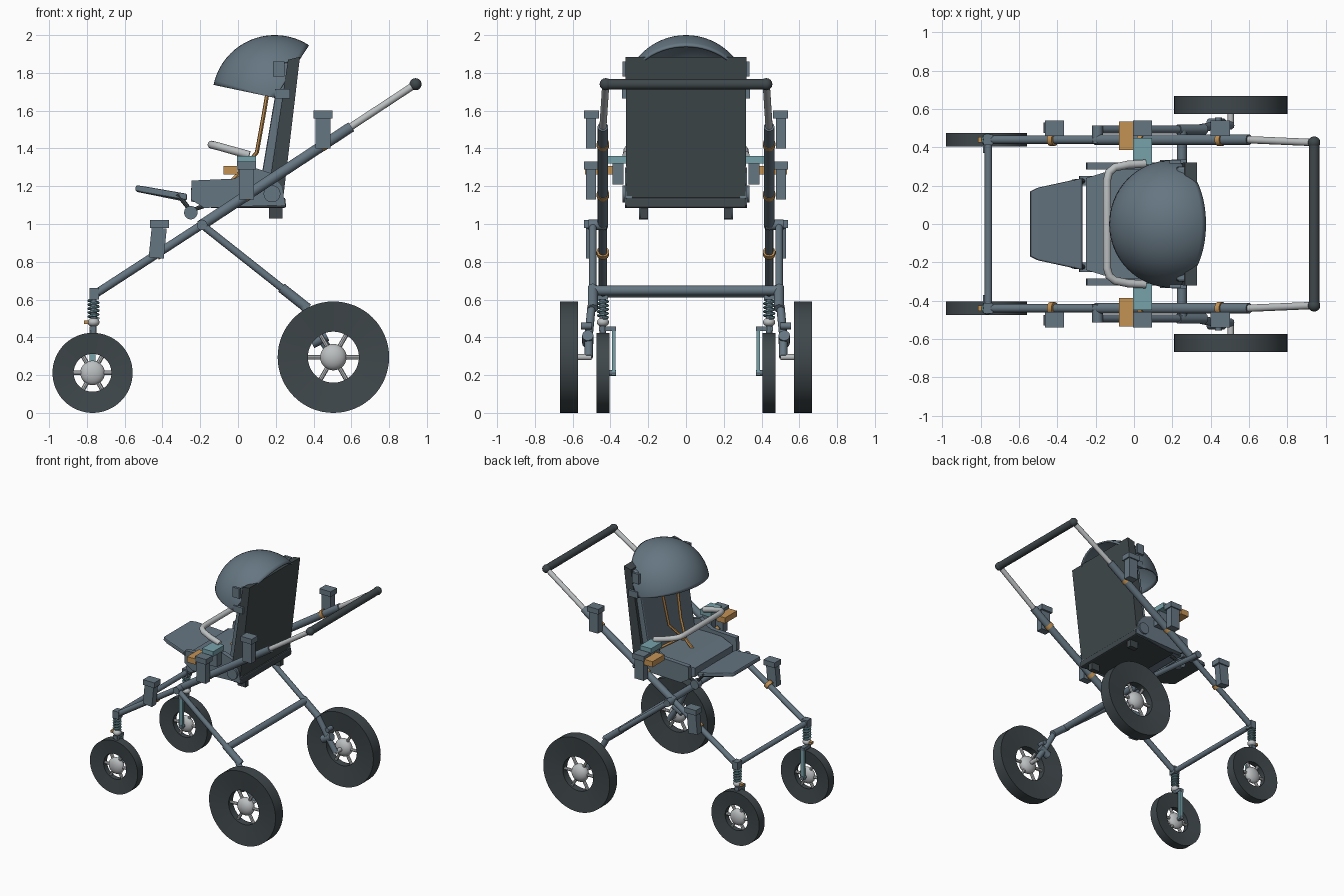
import bpy, bmesh, math
from mathutils import Vector, Matrix

cube = bpy.data.objects.get("Cube")
if cube:
    bpy.data.objects.remove(cube, do_unlink=True)


def material(name, rgb):
    m = bpy.data.materials.new(name)
    m.use_nodes = True
    m.diffuse_color = (*rgb, 1)
    m.node_tree.nodes["Principled BSDF"].inputs["Base Color"].default_value = (*rgb, 1)
    return m


SLATE = material("slate grey", (0.13, 0.18, 0.22))
DARK = material("charcoal", (0.05, 0.064, 0.07))
LIGHT = material("light grey", (0.5, 0.52, 0.53))
TEAL = material("teal", (0.18, 0.36, 0.40))
ORANGE = material("orange", (0.55, 0.29, 0.09))
SIDES = (("left", 1), ("right", -1))


def finish(name, bm, mat, smooth=True):
    bmesh.ops.recalc_face_normals(bm, faces=bm.faces)
    me = bpy.data.meshes.new(name)
    bm.to_mesh(me)
    bm.free()
    me.materials.append(mat)
    ob = bpy.data.objects.new(name, me)
    bpy.context.collection.objects.link(ob)
    if smooth:
        bpy.ops.object.select_all(action='DESELECT')
        ob.select_set(True)
        bpy.context.view_layer.objects.active = ob
        bpy.ops.object.shade_smooth_by_angle(angle=math.radians(35))
    return ob


def tube(name, pts, r, mat, sides=16):
    """Round tube swept along a path, with closed ends."""
    bm = bmesh.new()
    pts = [Vector(p) for p in pts]
    rings, ref = [], None
    for i, p in enumerate(pts):
        d = (pts[min(i + 1, len(pts) - 1)] - pts[max(i - 1, 0)]).normalized()
        ref = ref - d * ref.dot(d) if ref else d.orthogonal()
        ref.normalize()
        side = d.cross(ref)
        turn = [2 * math.pi * k / sides for k in range(sides)]
        rings.append([bm.verts.new(p + r * (math.cos(a) * ref + math.sin(a) * side)) for a in turn])
    for a, b in zip(rings, rings[1:]):
        for k in range(sides):
            n = (k + 1) % sides
            bm.faces.new((a[k], a[n], b[n], b[k]))
    bm.faces.new(rings[0])
    bm.faces.new(rings[-1])
    return finish(name, bm, mat)


def box(name, centre, size, mat, tilt=0):
    bm = bmesh.new()
    place = Matrix.Translation(centre) @ Matrix.Rotation(tilt, 4, 'Y') @ Matrix.Diagonal((*size, 1))
    bmesh.ops.create_cube(bm, size=1, matrix=place)
    return finish(name, bm, mat, False)


def ball(name, centre, radii, mat):
    bm = bmesh.new()
    place = Matrix.Translation(centre) @ Matrix.Diagonal((*radii, 1))
    bmesh.ops.create_uvsphere(bm, u_segments=24, v_segments=14, radius=1, matrix=place)
    return finish(name, bm, mat)


def loft(name, sections, mat, bevel=0.0):
    """Symmetric block through sections of (x, z), (x, z), half width."""
    bm = bmesh.new()
    loops = []
    for (xa, za), (xb, zb), w in sections:
        loops.append([bm.verts.new(c) for c in ((xa, -w, za), (xa, w, za), (xb, w, zb), (xb, -w, zb))])
    for a, b in zip(loops, loops[1:]):
        for k in range(4):
            n = (k + 1) % 4
            bm.faces.new((a[k], a[n], b[n], b[k]))
    bm.faces.new(loops[0])
    bm.faces.new(loops[-1])
    ob = finish(name, bm, mat, False)
    if bevel:
        mod = ob.modifiers.new("soft edges", 'BEVEL')
        mod.width, mod.segments = bevel, 2
    return ob


def prism(name, outline, y0, y1, mat):
    """Side outline in x, z pulled from y0 to y1."""
    bm = bmesh.new()
    face = bm.faces.new([bm.verts.new((x, y0, z)) for x, z in outline])
    grown = bmesh.ops.extrude_face_region(bm, geom=[face])["geom"]
    bmesh.ops.translate(bm, vec=(0, y1 - y0, 0), verts=[v for v in grown if isinstance(v, bmesh.types.BMVert)])
    return finish(name, bm, mat, False)


def spin(name, profile, centre, mat, start=0, sweep=2 * math.pi, steps=64):
    """Profile of (radius, y) turned about a crosswise axis."""
    bm = bmesh.new()
    verts = [bm.verts.new((r, y, 0)) for r, y in profile]
    edges = [bm.edges.new(e) for e in zip(verts, verts[1:])]
    bmesh.ops.rotate(bm, verts=verts, matrix=Matrix.Rotation(-start, 3, 'Y'))
    bmesh.ops.spin(bm, geom=verts + edges, axis=(0, -1, 0), cent=(0, 0, 0), angle=sweep, steps=steps)
    bmesh.ops.remove_doubles(bm, verts=bm.verts, dist=1e-5)
    bmesh.ops.translate(bm, vec=centre, verts=bm.verts)
    return finish(name, bm, mat)


def wheel(name, x, y, r, half, hole, hub):
    c = Vector((x, y, r))
    inner = half * 0.6
    profile = [(hole, -inner), (r, -half), (r, half), (hole, inner), (hole, -inner)]
    spin(name + "_tyre", profile, c, DARK)
    ball(name + "_hub", c, (hub, half, hub), LIGHT)
    for k in range(6):
        a = k * math.pi / 3
        d = Vector((math.cos(a), 0, math.sin(a)))
        tube(f"{name}_spoke_{k}", [c + d * hub * 0.8, c + d * (hole + 0.01)], 0.012, LIGHT, 8)


# Parts repeated on each side
for side, s in SIDES:
    wheel(side + "_front_wheel", -0.77, s * 0.44, 0.212, 0.035, 0.1, 0.065)
    wheel(side + "_rear_wheel", 0.505, s * 0.62, 0.295, 0.047, 0.135, 0.07)

    # Main frame and push handle arms
    y = s * 0.44
    tube(side + "_frame_tube", [(-0.77, y, 0.62), (-0.2, y, 0.99)], 0.022, SLATE)
    tube(side + "_frame_sleeve", [(-0.2, y, 0.99), (0.6, y, 1.515)], 0.028, SLATE)
    tube(side + "_handle_arm", [(0.59, y, 1.51), (0.94, s * 0.425, 1.74)], 0.019, LIGHT)
    ball(side + "_handle_joint", (0.94, s * 0.425, 1.74), (0.032,) * 3, DARK)

    # Front suspension and fork
    box(side + "_front_corner", (-0.76, y, 0.63), (0.05, 0.055, 0.06), SLATE)
    tube(side + "_shock_core", [(-0.765, y, 0.42), (-0.765, y, 0.61)], 0.017, SLATE)
    coil = [(-0.765 + 0.026 * math.cos(k * 0.6), y + 0.026 * math.sin(k * 0.6), 0.5 + k * 0.002) for k in range(50)]
    tube(side + "_shock_spring", coil, 0.007, TEAL, 6)
    ball(side + "_swivel", (-0.765, y, 0.48), (0.032, 0.032, 0.024), LIGHT)
    box(side + "_swivel_lock", (-0.8, y, 0.48), (0.03, 0.03, 0.018), ORANGE)
    box(side + "_fork_crown", (-0.77, s * 0.415, 0.445), (0.035, 0.09, 0.025), SLATE)
    box(side + "_fork_blade", (-0.77, s * 0.382, 0.325), (0.03, 0.02, 0.25), TEAL)
    tube(side + "_front_axle", [(-0.77, s * 0.37, 0.212), (-0.77, y, 0.212)], 0.016, SLATE)

    # Rear leg, swing arm and axle
    y = s * 0.493
    tube(side + "_rear_leg", [(-0.19, y, 0.995), (0.36, y, 0.56)], 0.02, SLATE)
    tube(side + "_rear_leg_socket", [(0.23, y, 0.663), (0.37, y, 0.552)], 0.027, SLATE)
    tube(side + "_leg_pivot", [(-0.19, s * 0.42, 0.995), (-0.19, s * 0.515, 0.995)], 0.028, SLATE)
    tube(side + "_swing_arm", [(0.35, s * 0.5, 0.565), (0.43, s * 0.515, 0.41), (0.505, s * 0.515, 0.295)], 0.022, SLATE)
    tube(side + "_damper", [(0.39, s * 0.52, 0.37), (0.47, s * 0.52, 0.41)], 0.03, SLATE)
    tube(side + "_brake_knob", [(0.44, s * 0.5, 0.46), (0.44, s * 0.555, 0.46)], 0.018, SLATE)
    tube(side + "_rear_axle", [(0.505, s * 0.5, 0.295), (0.505, s * 0.62, 0.295)], 0.016, LIGHT)

    # Accessory holders clamped along the frame
    for label, x, z, tilt in (("front", -0.425, 0.92, 0.1), ("middle", 0.045, 1.23, 0), ("rear", 0.45, 1.5, 0)):
        part = f"{side}_{label}_holder"
        box(part, (x, s * 0.503, z - 0.02), (0.08, 0.055, 0.16), SLATE, tilt)
        box(part + "_lid", (x + tilt * 0.1, s * 0.5, z + 0.08), (0.1, 0.08, 0.042), SLATE)
        zf = 0.62 + (x + 0.77) * 0.656
        tube(part + "_clamp", [(x - 0.012, s * 0.44, zf - 0.008), (x + 0.012, s * 0.44, zf + 0.008)], 0.033, ORANGE)

    # Seat mounts and release levers
    box(side + "_seat_mount", (0.045, s * 0.38, 1.34), (0.1, 0.14, 0.04), TEAL)
    box(side + "_mount_post", (0.045, s * 0.36, 1.27), (0.08, 0.06, 0.12), SLATE)
    box(side + "_release_lever", (-0.04, s * 0.46, 1.285), (0.075, 0.15, 0.045), ORANGE)
    outline = [(-0.245, 1.23), (-0.02, 1.24), (0.08, 1.3), (0.17, 1.27), (0.23, 1.2), (0.25, 1.1), (-0.18, 1.085), (-0.25, 1.13)]
    prism(side + "_seat_side", outline, s * 0.285, s * 0.322, SLATE)
    tube(side + "_recline_pivot", [(0.18, s * 0.28, 1.16), (0.18, s * 0.335, 1.16)], 0.045, SLATE)

    # Footrest hinge
    tube(side + "_foot_hinge", [(-0.25, s * 0.2, 1.06), (-0.25, s * 0.25, 1.06)], 0.036, SLATE)
    tube(side + "_foot_link", [(-0.32, s * 0.22, 1.16), (-0.25, s * 0.225, 1.07), (-0.17, s * 0.225, 1.1)], 0.013, DARK, 8)
    box(side + "_under_bracket", (0.2, s * 0.22, 1.06), (0.07, 0.04, 0.06), DARK)

    # Canopy brackets
    box(side + "_canopy_clip", (0.215, s * 0.325, 1.82), (0.06, 0.02, 0.08), SLATE)
    box(side + "_canopy_pivot", (0.235, s * 0.325, 1.69), (0.08, 0.025, 0.05), SLATE)

    # Shoulder and lap straps
    straps = [(0.17, s * 0.09, 1.78), (0.14, s * 0.09, 1.6), (0.1, s * 0.075, 1.38), (0.02, s * 0.015, 1.28)]
    tube(side + "_shoulder_strap", straps, 0.011, ORANGE, 6)
    tube(side + "_lap_strap", [(0.1, s * 0.2, 1.24), (0.02, 0, 1.28)], 0.011, ORANGE, 6)

# Cross bars and push bar
tube("front_cross_bar", [(-0.76, -0.45, 0.63), (-0.76, 0.45, 0.63)], 0.02, SLATE)
tube("rear_cross_bar", [(0.25, -0.49, 0.648), (0.25, 0.49, 0.648)], 0.026, SLATE)
tube("push_bar", [(0.94, -0.42, 1.74), (0.94, 0.42, 1.74)], 0.028, DARK)

# Seat
loft("seat_pan", [((-0.25, 1.12), (-0.25, 1.19), 0.24), ((-0.12, 1.09), (-0.12, 1.21), 0.28),
                  ((0.2, 1.09), (0.2, 1.21), 0.3)], SLATE)
loft("seat_base", [((-0.15, 1.085), (-0.15, 1.12), 0.27), ((0.255, 1.085), (0.25, 1.14), 0.32)], DARK, 0.01)
loft("backrest_shell", [((0.15, 1.1), (0.235, 1.1), 0.315), ((0.265, 1.87), (0.328, 1.885), 0.32)], DARK)
loft("backrest_cushion", [((0.115, 1.2), (0.17, 1.19), 0.29), ((0.225, 1.85), (0.275, 1.86), 0.3)], SLATE, 0.012)
loft("footrest", [((-0.545, 1.175), (-0.54, 1.205), 0.17), ((-0.5, 1.165), (-0.5, 1.2), 0.19),
                  ((-0.27, 1.125), (-0.27, 1.16), 0.24)], SLATE, 0.008)
loft("footrest_underside", [((-0.535, 1.17), (-0.535, 1.18), 0.165), ((-0.28, 1.118), (-0.28, 1.13), 0.225)], DARK)

# Harness buckle and crotch strap
ball("harness_buckle", (0.02, 0, 1.28), (0.02, 0.032, 0.032), ORANGE)
tube("crotch_strap", [(0.02, 0, 1.28), (-0.06, 0, 1.2)], 0.012, ORANGE, 6)

# Bumper bar with rounded corners
half = [(0.06, 0.315, 1.365), (-0.03, 0.31, 1.39), (-0.1, 0.295, 1.41), (-0.13, 0.27, 1.417), (-0.14, 0.23, 1.42)]
tube("bumper_bar", half + [(x, -y, z) for x, y, z in reversed(half)], 0.021, LIGHT)

# Canopy: a wedge of a sphere, hollow inside
R = 0.332
arc = [(R * math.sin(math.pi * k / 32), -R * math.cos(math.pi * k / 32)) for k in range(33)]
hood = spin("canopy", arc, (0.195, 0, 1.668), SLATE, math.radians(57), math.radians(111), 24)
shell = hood.modifiers.new("thickness", 'SOLIDIFY')
shell.thickness = 0.012
shell.offset = -1
